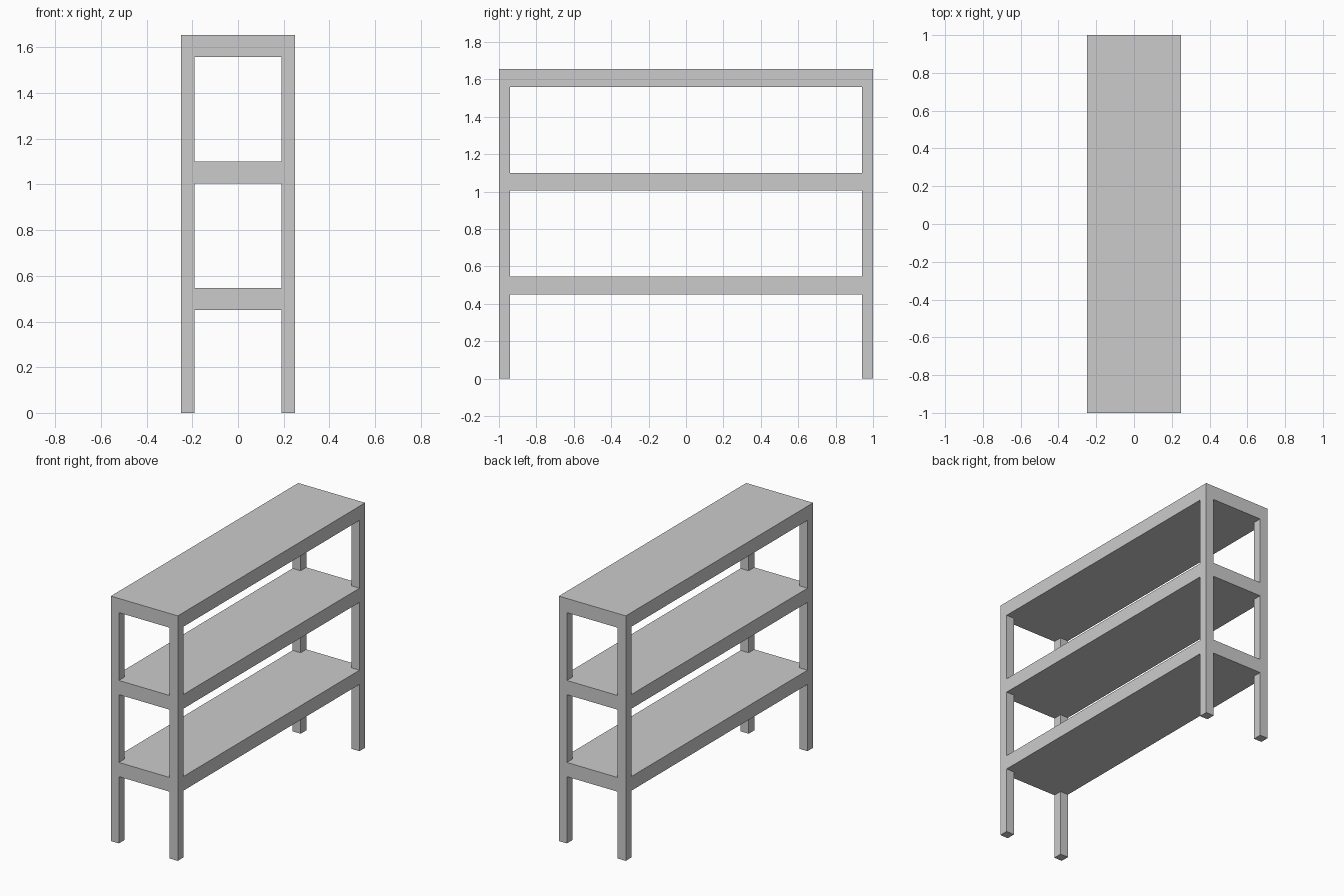
import bpy, bmesh

if "Cube" in bpy.data.objects:
    bpy.data.objects.remove(bpy.data.objects["Cube"])

W, D, H = 0.25, 1.0, 1.655      # half width, half length, height
P = 0.06                        # post thickness
T = 0.096                       # shelf thickness


def prism(name, outline, z0, z1):
    """Extrude a flat outline from z0 up to z1."""
    bm = bmesh.new()
    face = bm.faces.new([bm.verts.new((x, y, z0)) for x, y in outline])
    top = bmesh.ops.extrude_face_region(bm, geom=[face])
    verts = [g for g in top["geom"] if isinstance(g, bmesh.types.BMVert)]
    bmesh.ops.translate(bm, verts=verts, vec=(0, 0, z1 - z0))
    bmesh.ops.recalc_face_normals(bm, faces=bm.faces)
    mesh = bpy.data.meshes.new(name)
    bm.to_mesh(mesh)
    bm.free()
    obj = bpy.data.objects.new(name, mesh)
    bpy.context.collection.objects.link(obj)
    return obj


# Corner posts, full height
for sy, end in ((-1, "front"), (1, "back")):
    for sx, side in ((-1, "left"), (1, "right")):
        x0, x1 = sx * (W - P), sx * W
        y0, y1 = sy * (D - P), sy * D
        prism(f"{end}_{side}_post", [(x0, y0), (x1, y0), (x1, y1), (x0, y1)], 0, H)

# Shelves, notched at the corners to fit flush around the posts
w, d = W - P, D - P
notched = []
for sx, sy in ((1, 1), (-1, 1), (-1, -1), (1, -1)):
    corner = [(sx * W, sy * d), (sx * w, sy * d), (sx * w, sy * D)]
    notched += corner if sx * sy > 0 else corner[::-1]

for name, top in (("lower_shelf", 0.547), ("middle_shelf", 1.101), ("top_shelf", H)):
    prism(name, notched, top - T, top)
